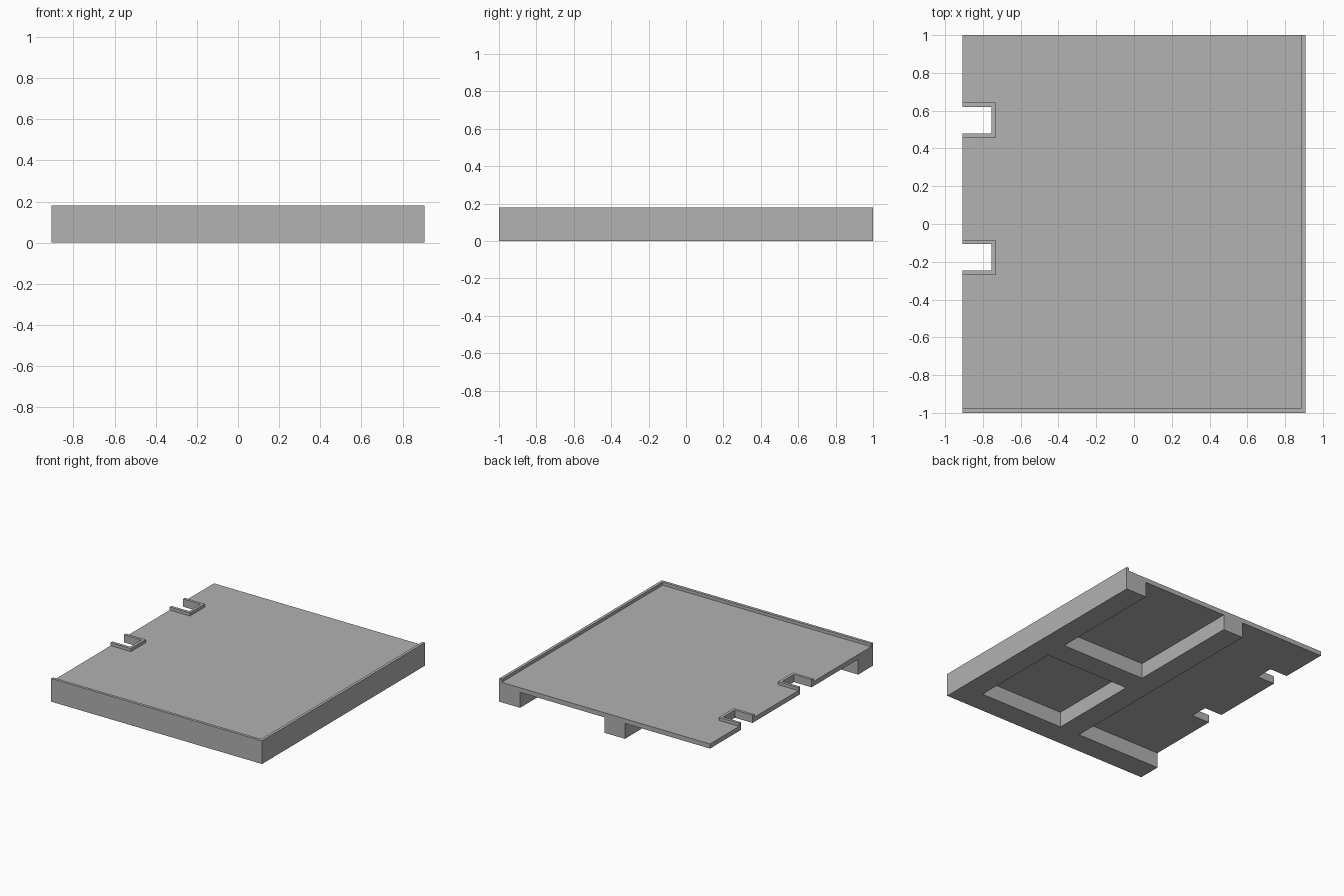
import bpy
import bmesh

if "Cube" in bpy.data.objects:
    bpy.data.objects.remove(bpy.data.objects["Cube"])

# Main sizes
HX, HY, H = 0.907, 1.0, 0.18
WALL = 0.18            # thickness of the underside ribs
LIP = 0.022            # width of the raised rim and notch collars
UNDER, DECK = 0.12, 0.156
OUT = 0.1              # how far cutters overshoot the body
NOTCH_X = -0.755
NOTCHES = [(-0.247, -0.107), (0.478, 0.62)]

grey = bpy.data.materials.new("plain grey")
grey.use_nodes = True
grey.diffuse_color = (0.445, 0.445, 0.445, 1)
grey.node_tree.nodes["Principled BSDF"].inputs["Base Color"].default_value = grey.diffuse_color


def prism(name, outline, z0, z1):
    """Extrude a flat outline from z0 up to z1."""
    bm = bmesh.new()
    face = bm.faces.new([bm.verts.new((x, y, z0)) for x, y in outline])
    grown = bmesh.ops.extrude_face_region(bm, geom=[face])
    verts = [v for v in grown["geom"] if isinstance(v, bmesh.types.BMVert)]
    bmesh.ops.translate(bm, verts=verts, vec=(0, 0, z1 - z0))
    bmesh.ops.recalc_face_normals(bm, faces=bm.faces)
    mesh = bpy.data.meshes.new(name)
    bm.to_mesh(mesh)
    bm.free()
    mesh.materials.append(grey)
    obj = bpy.data.objects.new(name, mesh)
    bpy.context.collection.objects.link(obj)
    return obj


def rect(x0, x1, y0, y1):
    return [(x0, y0), (x1, y0), (x1, y1), (x0, y1)]


def cut(body, outline, z0, z1):
    """Subtract a prism from the body and discard the cutter."""
    cutter = prism("cutter", outline, z0, z1)
    cutter.hide_render = True
    mod = body.modifiers.new("cut", "BOOLEAN")
    mod.operation = "DIFFERENCE"
    mod.solver = "EXACT"
    mod.object = cutter
    bpy.context.view_layer.objects.active = body
    bpy.ops.object.modifier_apply(modifier=mod.name)
    bpy.data.objects.remove(cutter)


tray = prism("tray", rect(-HX, HX, -HY, HY), 0, H)

# Sunken deck: leaves a rim on two sides and a collar round each notch
left = -HX - OUT
deck = [(HX - LIP, HY + OUT), (left, HY + OUT)]
for y0, y1 in reversed(NOTCHES):
    x = NOTCH_X + LIP
    deck += [(left, y1 + LIP), (x, y1 + LIP), (x, y0 - LIP), (left, y0 - LIP)]
deck += [(left, -HY + LIP), (HX - LIP, -HY + LIP)]
cut(tray, deck, DECK, H + OUT)

# Underside pockets: one closed, one open at the back, one open at two sides
inner, half = HX - WALL, WALL / 2
cut(tray, rect(0, inner, -HY + WALL, -half), -OUT, UNDER)
cut(tray, rect(0, inner, half, HY + OUT), -OUT, UNDER)
cut(tray, rect(left, -WALL + 0.005, -HY + WALL, HY + OUT), -OUT, UNDER)

# Edge notches right through the deck
for y0, y1 in NOTCHES:
    cut(tray, rect(left, NOTCH_X, y0, y1), -OUT, H + OUT)
